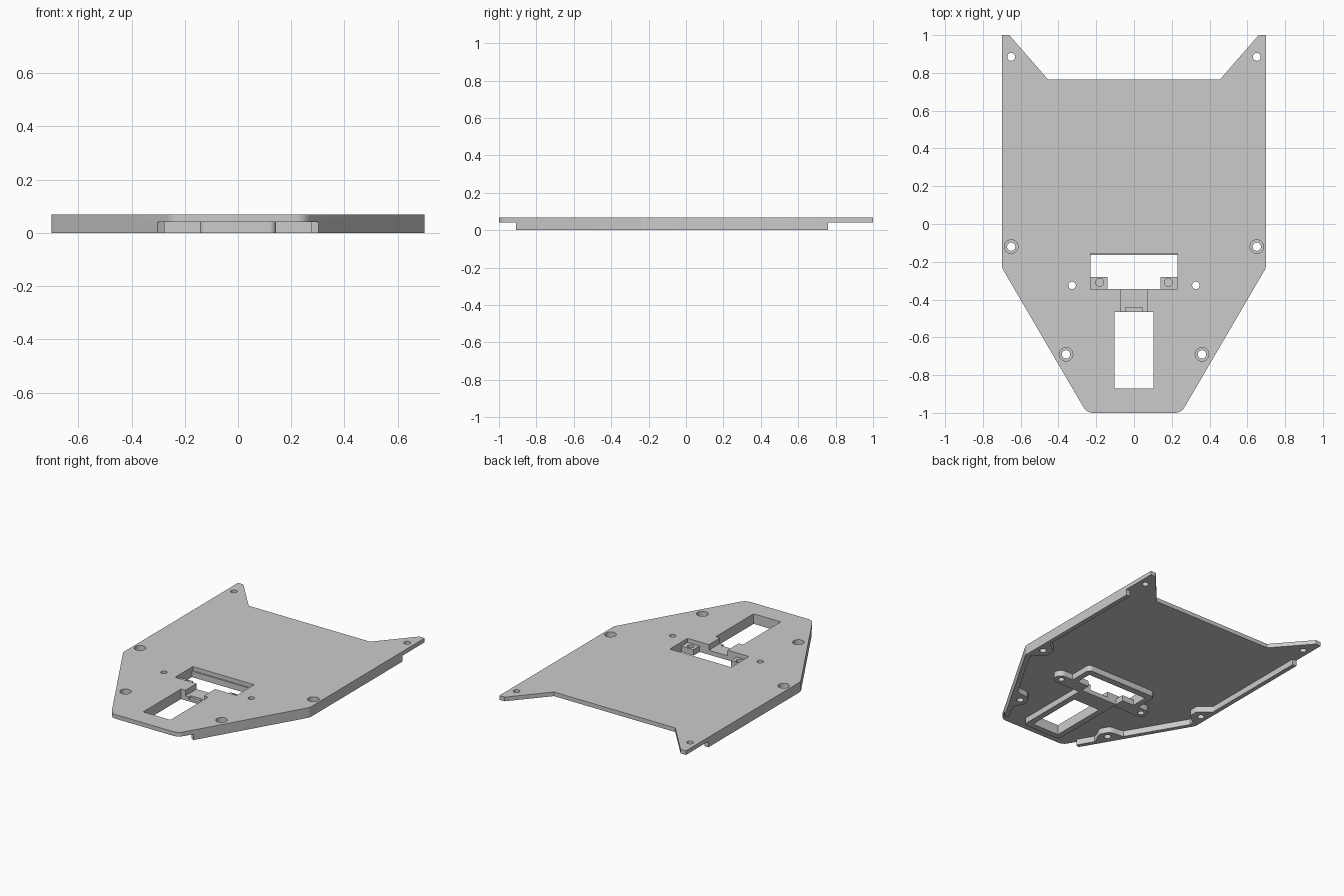
import bpy, bmesh, math
from mathutils import Vector

if "Cube" in bpy.data.objects:
    bpy.data.objects.remove(bpy.data.objects["Cube"], do_unlink=True)

TOP, MID = 0.068, 0.04
GREY = (0.6, 0.6, 0.6, 1)
grey = bpy.data.materials.new("plain grey")
grey.use_nodes = True
grey.diffuse_color = GREY
grey.node_tree.nodes["Principled BSDF"].inputs["Base Color"].default_value = GREY


def prism(name, pts, z0, z1):
    """Extrude a flat outline between two heights."""
    bm = bmesh.new()
    face = bm.faces.new([bm.verts.new((p[0], p[1], z0)) for p in pts])
    ext = bmesh.ops.extrude_face_region(bm, geom=[face])["geom"]
    bmesh.ops.translate(bm, vec=(0, 0, z1 - z0),
                        verts=[v for v in ext if isinstance(v, bmesh.types.BMVert)])
    bmesh.ops.recalc_face_normals(bm, faces=bm.faces)
    mesh = bpy.data.meshes.new(name)
    bm.to_mesh(mesh)
    bm.free()
    obj = bpy.data.objects.new(name, mesh)
    mesh.materials.append(grey)
    bpy.context.collection.objects.link(obj)
    return obj


def fillet(pts, radii, n=6):
    """Round the corners of a closed outline, one radius per corner."""
    out = []
    for i, (p, rad) in enumerate(zip(pts, radii)):
        p = Vector(p)
        if rad == 0:
            out.append(p)
            continue
        a = (Vector(pts[i - 1]) - p).normalized()
        b = (Vector(pts[(i + 1) % len(pts)]) - p).normalized()
        half = a.angle(b) / 2
        centre = p + (a + b).normalized() * rad / math.sin(half)
        start = p + a * rad / math.tan(half) - centre
        end = p + b * rad / math.tan(half) - centre
        turn = start.x * end.y - start.y * end.x
        sweep = math.copysign(math.pi - 2 * half, turn)
        first = math.atan2(start.y, start.x)
        for k in range(n + 1):
            ang = first + sweep * k / n
            out.append(centre + Vector((math.cos(ang), math.sin(ang))) * rad)
    return out


def rect(x, y0, y1):
    return [(-x, y0), (x, y0), (x, y1), (-x, y1)]


def circle(x, y, r, n=32):
    return [(x + r * math.cos(2 * math.pi * k / n), y + r * math.sin(2 * math.pi * k / n))
            for k in range(n)]


def combine(base, other, operation):
    mod = base.modifiers.new("join", 'BOOLEAN')
    mod.operation, mod.solver, mod.object = operation, 'EXACT', other
    bpy.context.view_layer.objects.active = base
    bpy.ops.object.modifier_apply(modifier=mod.name)
    bpy.data.objects.remove(other, do_unlink=True)


# Main plate with pointed nose and two rear horns
half_outline = [(0.25, -1), (0.70, -0.23), (0.70, 1), (0.66, 1), (0.455, 0.765)]
radii = [0.06, 0.06, 0, 0, 0]
outline = half_outline + [(-x, y) for x, y in reversed(half_outline)]
plate = prism("chassis_plate", fillet(outline, radii + radii[::-1]), MID, TOP)

# Side rims below the plate, thickened around the screw bosses
bosses = [(0.65, -0.12), (0.36, -0.69)]
nose, corner = Vector((0.25, -1)), Vector((0.70, -0.23))
start = nose + (corner - nose).normalized() * 0.104
bend = fillet([start, corner, (0.70, 0.76)], [0, 0.06, 0])
path = []
for a, b in zip(bend, bend[1:]):
    steps = max(1, round((b - a).length / 0.015))
    path += [a.lerp(b, k / steps) for k in range(steps)]
path.append(bend[-1])


def rim_width(p, tangent):
    extra = 0
    for boss in bosses:
        offset = Vector(boss) - p
        if offset.length < 0.16:
            t = min(1, max(0, (abs(offset.dot(tangent)) - 0.025) / 0.08))
            extra = max(extra, 0.08 * (1 - t * t * (3 - 2 * t)))
    return 0.03 + extra


inner = []
for i, p in enumerate(path):
    tangent = (path[min(i + 1, len(path) - 1)] - path[max(i - 1, 0)]).normalized()
    inner.append(p + Vector((-tangent.y, tangent.x)) * rim_width(p, tangent))
band = path + inner[::-1]
for side in (1, -1):
    combine(plate, prism("side_rim", [(side * p.x, p.y) for p in band], 0, MID), 'UNION')

# Collars around the two openings and the cross bar with round ends
parts = [
    ("rear_collar", rect(0.27, -0.35, -0.118), 0.03, 0.05),
    ("front_collar", rect(0.143, -0.91, -0.33), 0.025, 0.052),
    ("cross_bar", rect(0.375, -0.37, -0.28), 0.0449, 0.054),
]
for name, shape, radius, height in parts:
    combine(plate, prism(name, fillet(shape, [radius] * 4, 10), 0, height), 'UNION')

# Openings, recessed tabs and the channel between the openings
tee = [(-0.23, -0.165), (-0.23, -0.28), (-0.14, -0.28), (-0.14, -0.345)]
tee += [(-x, y) for x, y in reversed(tee)]
cuts = [
    (rect(0.102, -0.87, -0.465), -1),
    (tee, -1),
    (rect(0.23, -0.345, -0.155), MID),
    (rect(0.07, -0.466, -0.344), 0.03),
    (rect(0.045, -0.467, -0.443), 0.015),
]
# Screw holes, counterbores and blind tab holes
for s in (1, -1):
    for x, y in bosses:
        cuts += [(circle(s * x, y, 0.022), -1), (circle(s * x, y, 0.036), MID - 0.005)]
    cuts += [(circle(s * 0.65, 0.885, 0.021), -1),
             (circle(s * 0.328, -0.325, 0.02), -1),
             (circle(s * 0.182, -0.31, 0.021), 0.012)]
for pts, z in cuts:
    combine(plate, prism("cutter", pts, z, 1), 'DIFFERENCE')

# Clean coplanar seams and shade
bm = bmesh.new()
bm.from_mesh(plate.data)
bmesh.ops.remove_doubles(bm, verts=bm.verts, dist=0.0001)
bmesh.ops.dissolve_limit(bm, angle_limit=0.01, verts=bm.verts, edges=bm.edges)
bm.to_mesh(plate.data)
bm.free()
bpy.ops.object.select_all(action='DESELECT')
plate.select_set(True)
bpy.context.view_layer.objects.active = plate
bpy.ops.object.shade_smooth_by_angle(angle=math.radians(30))
